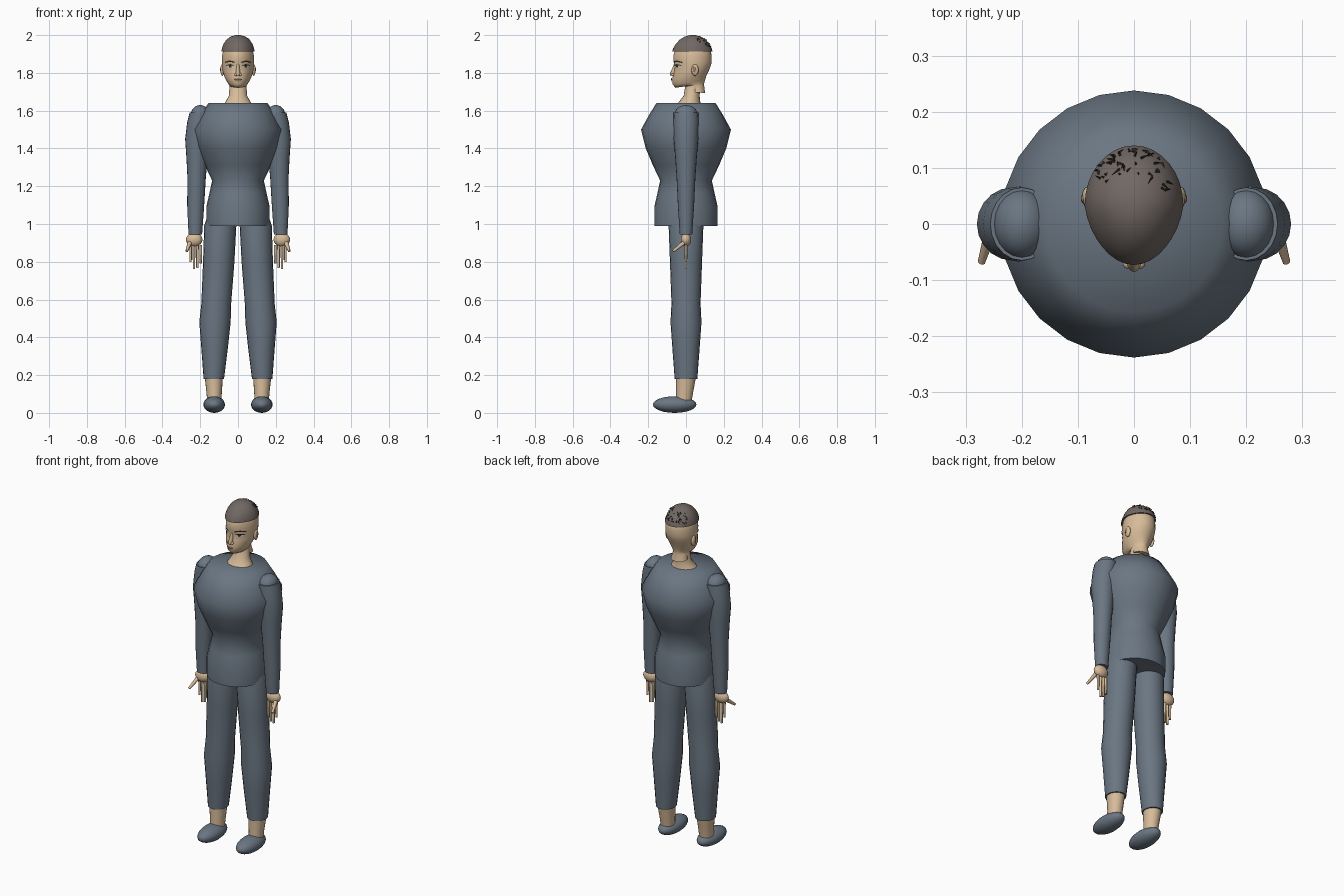
import bpy, bmesh, math, random
from mathutils import Vector
from mathutils.bvhtree import BVHTree

if "Cube" in bpy.data.objects:
    bpy.data.objects.remove(bpy.data.objects["Cube"])

random.seed(4)


def material(name, rgb):
    m = bpy.data.materials.new(name)
    m.diffuse_color = (*rgb, 1)
    m.use_nodes = True
    m.node_tree.nodes["Principled BSDF"].inputs["Base Color"].default_value = m.diffuse_color
    return m


CLOTH = material("slate_cloth", (0.145, 0.182, 0.225))
SKIN = material("skin", (0.68, 0.50, 0.32))
HAIR = material("brown_hair", (0.165, 0.138, 0.125))
DARK = material("dark_strands", (0.03, 0.025, 0.022))
LIP = material("lips", (0.36, 0.20, 0.13))
WHITE = material("eye_white", (0.62, 0.58, 0.52))


def finish(name, bm, mat, angle=60):
    bmesh.ops.recalc_face_normals(bm, faces=bm.faces)
    me = bpy.data.meshes.new(name)
    bm.to_mesh(me)
    bm.free()
    me.materials.append(mat)
    ob = bpy.data.objects.new(name, me)
    bpy.context.collection.objects.link(ob)
    bpy.ops.object.select_all(action='DESELECT')
    ob.select_set(True)
    bpy.context.view_layer.objects.active = ob
    bpy.ops.object.shade_smooth_by_angle(angle=math.radians(angle))
    return ob


def loft(name, rings, mat, segs=24, taper=0.0, angle=60):
    """Skin rings of (centre x, front y, front z, back y, back z, half width)."""
    bm = bmesh.new()
    loops = []
    for cx, yf, zf, yb, zb, hw in rings:
        loop = []
        for i in range(segs):
            a = math.tau * i / segs
            c, s = math.cos(a), math.sin(a)
            t = (1 + c) / 2
            loop.append(bm.verts.new((cx + hw * s * (1 - taper * max(c, 0)),
                                      yb + (yf - yb) * t, zb + (zf - zb) * t)))
        loops.append(loop)
    for lo, hi in zip(loops, loops[1:]):
        for i in range(segs):
            j = (i + 1) % segs
            bm.faces.new((lo[i], lo[j], hi[j], hi[i]))
    bm.faces.new(loops[0])
    bm.faces.new(loops[-1])
    return finish(name, bm, mat, angle)


def tube(name, rings, mat, segs=20, angle=60):
    """Loft level rings of (x, y, z, radius x, radius y)."""
    return loft(name, [(x, y - ry, z, y + ry, z, rx) for x, y, z, rx, ry in rings],
                mat, segs, 0, angle)


def ball(name, centre, radii, mat, u=20, v=12):
    bm = bmesh.new()
    bmesh.ops.create_uvsphere(bm, u_segments=u, v_segments=v, radius=1)
    bmesh.ops.scale(bm, vec=radii, verts=bm.verts)
    bmesh.ops.translate(bm, vec=centre, verts=bm.verts)
    return finish(name, bm, mat)


def rod(name, a, b, r0, r1, mat, segs=8):
    a, b = Vector(a), Vector(b)
    bm = bmesh.new()
    bmesh.ops.create_cone(bm, cap_ends=True, segments=segs, radius1=r0, radius2=r1,
                          depth=(b - a).length)
    bmesh.ops.rotate(bm, verts=bm.verts,
                     matrix=Vector((0, 0, 1)).rotation_difference(b - a).to_matrix())
    bmesh.ops.translate(bm, vec=(a + b) / 2, verts=bm.verts)
    return finish(name, bm, mat)


# Tunic: a 24-sided turned profile
tube("tunic", [(0, 0, z, r, r) for r, z in (
    (0.168, 0.99), (0.168, 1.09), (0.152, 1.16), (0.137, 1.23), (0.175, 1.31),
    (0.213, 1.40), (0.238, 1.50), (0.197, 1.575), (0.157, 1.64))], CLOTH, 24, 65)

# Limbs, hands and feet
for s, side in ((-1, "right"), (1, "left")):
    tube(side + "_trouser_leg", [(s * x, y, z, rx, ry) for x, y, z, rx, ry in (
        (0.128, 0, 0.18, 0.054, 0.060), (0.124, 0, 0.34, 0.070, 0.072),
        (0.122, 0, 0.48, 0.083, 0.082), (0.115, 0, 0.58, 0.079, 0.077),
        (0.102, 0, 0.80, 0.083, 0.085), (0.094, 0, 0.99, 0.085, 0.092),
        (0.090, 0, 1.05, 0.070, 0.080))], CLOTH)
    tube(side + "_ankle", [(s * 0.126, -0.012, 0.06, 0.038, 0.042),
                           (s * 0.126, -0.008, 0.10, 0.040, 0.044),
                           (s * 0.128, 0, 0.19, 0.048, 0.053)], SKIN)
    ball(side + "_shoe", (s * 0.126, -0.06, 0.044), (0.057, 0.115, 0.044), CLOTH)
    tube(side + "_sleeve", [(s * x, 0, z, rx, ry) for x, z, rx, ry in (
        (0.226, 0.945, 0.036, 0.033), (0.224, 1.10, 0.045, 0.043),
        (0.219, 1.25, 0.049, 0.050), (0.217, 1.35, 0.056, 0.057),
        (0.217, 1.45, 0.063, 0.065), (0.206, 1.54, 0.063, 0.067),
        (0.200, 1.59, 0.056, 0.065))], CLOTH)
    ball(side + "_shoulder", (s * 0.200, 0, 1.575), (0.051, 0.062, 0.055), CLOTH)
    ball(side + "_palm", (s * 0.232, 0, 0.917), (0.044, 0.027, 0.036), SKIN, 16, 10)
    for i, low in enumerate((0.79, 0.768, 0.762, 0.80)):
        x = s * (0.197 + 0.018 * i)
        rod(f"{side}_finger_{i + 1}", (x, 0, 0.89), (x, 0, low), 0.0075, 0.006, SKIN)
    rod(side + "_thumb", (s * 0.255, -0.012, 0.90), (s * 0.272, -0.068, 0.856),
        0.012, 0.007, SKIN)

# Neck and head
tube("neck", [(0, 0.015, 1.625, 0.082, 0.066), (0, 0.02, 1.65, 0.064, 0.055),
              (0, 0.03, 1.68, 0.048, 0.042), (0, 0.04, 1.76, 0.043, 0.040)], SKIN)
skull = [(0, *r) for r in (
    (0.020, 1.990, 0.050, 1.990, 0.012), (-0.025, 1.965, 0.095, 1.965, 0.055),
    (-0.058, 1.925, 0.130, 1.925, 0.078), (-0.067, 1.890, 0.136, 1.890, 0.084),
    (-0.066, 1.860, 0.136, 1.855, 0.085), (-0.059, 1.835, 0.130, 1.835, 0.084),
    (-0.064, 1.805, 0.120, 1.810, 0.080), (-0.073, 1.768, 0.108, 1.785, 0.071),
    (-0.070, 1.738, 0.100, 1.760, 0.056), (-0.055, 1.721, 0.096, 1.745, 0.046),
    (-0.020, 1.730, 0.096, 1.735, 0.043), (0.012, 1.725, 0.098, 1.715, 0.043),
    (0.020, 1.700, 0.102, 1.693, 0.048))]
head = loft("head", skull, SKIN, 32, 0.14, 75)
cap = loft("hair_cap", [(0, *r) for r in (
    (0.020, 2.000, 0.050, 2.000, 0.014), (-0.008, 1.992, 0.078, 1.992, 0.040),
    (-0.034, 1.975, 0.105, 1.975, 0.062), (-0.055, 1.952, 0.124, 1.952, 0.077),
    (-0.068, 1.930, 0.136, 1.930, 0.085), (-0.073, 1.913, 0.140, 1.913, 0.088))],
    HAIR, 32, 0.14)


def tree(ob):
    bm = bmesh.new()
    bm.from_mesh(ob.data)
    t = BVHTree.FromBMesh(bm)
    bm.free()
    return t


face_tree, cap_tree = tree(head), tree(cap)


def patch(name, cx, cz, half, height, mat, lift, bow=0.0, flat=False, n=10):
    """Thin lens-shaped plate laid on the face; bow bends it upwards."""
    bm = bmesh.new()
    rows = []
    for i in range(n + 1):
        t = -1 + 2 * i / n
        arc = math.sqrt(max(0, 1 - t * t))
        x, z = cx + half * t, cz + bow * (1 - t * t)
        h = height / 2 * max(arc, 0.9 if flat else 0.05)
        col = []
        for k in (-1, 0, 1):
            hit = face_tree.ray_cast(Vector((x, -1, z + k * h)), Vector((0, 1, 0)))[0]
            col.append(bm.verts.new(hit - Vector((0, lift, 0))))
        rows.append(col)
    for a, b in zip(rows, rows[1:]):
        for k in (0, 1):
            bm.faces.new((a[k], b[k], b[k + 1], a[k + 1]))
    return finish(name, bm, mat)


# Face details
for s, side in ((-1, "right"), (1, "left")):
    patch(side + "_eye", s * 0.041, 1.833, 0.020, 0.014, WHITE, 0.002)
    patch(side + "_iris", s * 0.041, 1.834, 0.007, 0.013, DARK, 0.004)
    patch(side + "_lashes", s * 0.042, 1.836, 0.024, 0.006, DARK, 0.005, 0.007)
    patch(side + "_eyebrow", s * 0.043, 1.855, 0.025, 0.008, DARK, 0.003, 0.006, True)
    ear = ball(side + "_ear", (s * 0.083, 0.048, 1.815), (0.010, 0.019, 0.031), SKIN, 12, 8)
    ball(side + "_ear_hollow", (s * 0.089, 0.045, 1.818), (0.006, 0.009, 0.017), LIP, 10, 6)
    ball(side + "_nostril", (s * 0.011, -0.070, 1.790), (0.009, 0.010, 0.007), SKIN, 10, 6)
patch("upper_lip", 0, 1.768, 0.023, 0.009, LIP, 0.006)
patch("lower_lip", 0, 1.759, 0.019, 0.010, LIP, 0.005)
patch("mouth_line", 0, 1.764, 0.022, 0.003, DARK, 0.008)

loft("nose", [(0, -0.062, 1.852, -0.04, 1.852, 0.006), (0, -0.072, 1.825, -0.04, 1.825, 0.009),
              (0, -0.086, 1.796, -0.04, 1.796, 0.013), (0, -0.084, 1.786, -0.04, 1.786, 0.012)],
     SKIN, 12)

# Loose strands zigzagging over the back of the crown
bm = bmesh.new()
for i in range(46):
    x, z = random.uniform(-0.065, 0.065), random.uniform(1.935, 1.985)
    hit, nor, _, _ = cap_tree.ray_cast(Vector((x, 1, z)), Vector((0, -1, 0)))
    if hit is None:
        continue
    tip = hit + Vector((random.uniform(-0.014, 0.014), random.uniform(-0.012, 0.004),
                        random.uniform(-0.016, 0.014)))
    near, up, _, _ = cap_tree.find_nearest(tip)
    tip = near + up * 0.004
    across = (tip - hit).cross(nor).normalized() * 0.0022
    a, b, c, d = (bm.verts.new(p) for p in (hit - across, hit + across, tip, hit + nor * 0.005))
    for f in ((a, b, c), (a, c, d), (b, d, c), (a, d, b)):
        bm.faces.new(f)
finish("crown_strands", bm, DARK, 30)
